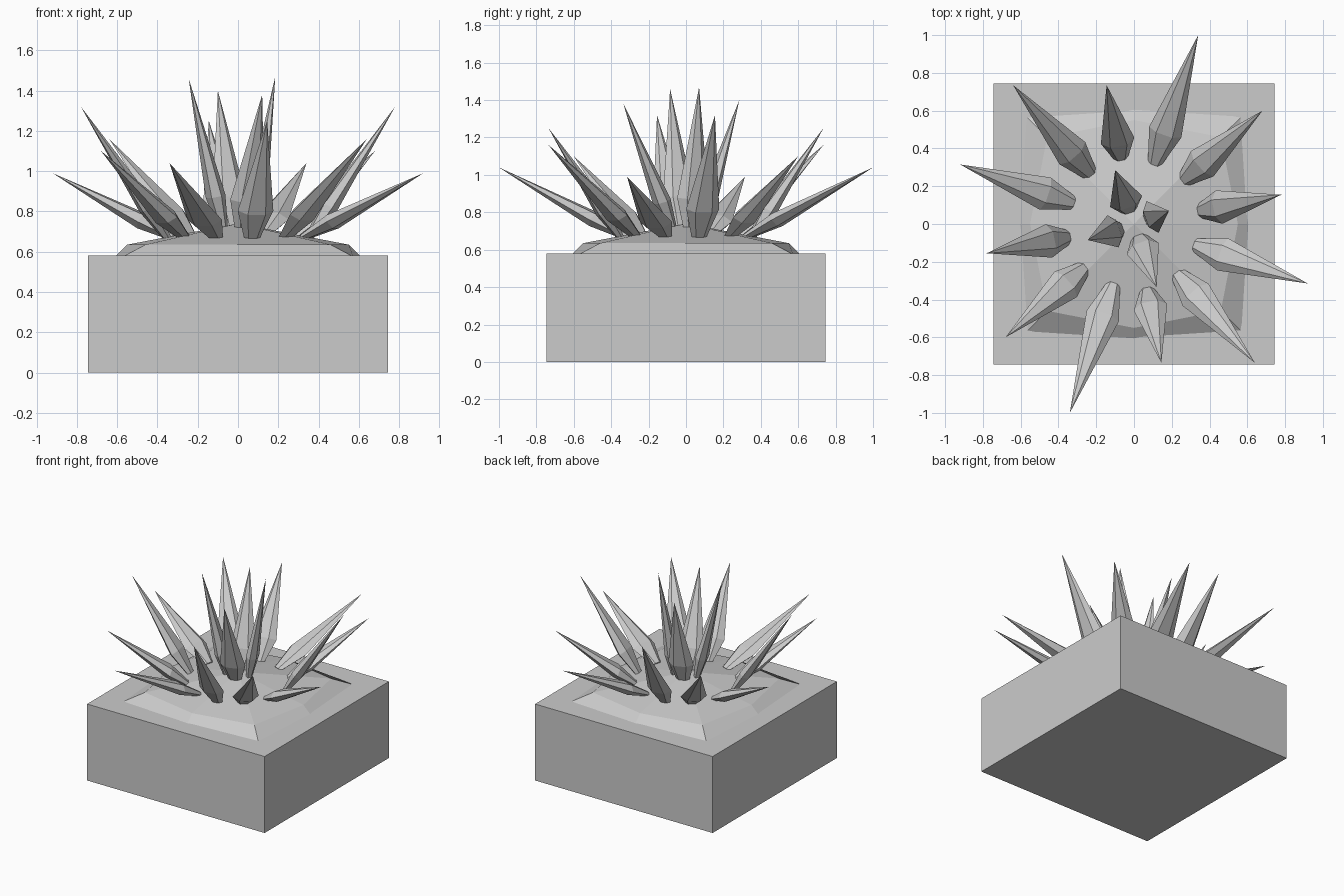
import bpy, bmesh, math
from mathutils import Vector

cube = bpy.data.objects.get("Cube")
if cube:
    bpy.data.objects.remove(cube, do_unlink=True)

grey = bpy.data.materials.new("plain_grey")
grey.use_nodes = True
colour = (0.6, 0.6, 0.6, 1)
grey.diffuse_color = colour
grey.node_tree.nodes["Principled BSDF"].inputs["Base Color"].default_value = colour


def finish(bm, name):
    bmesh.ops.recalc_face_normals(bm, faces=bm.faces[:])
    mesh = bpy.data.meshes.new(name)
    bm.to_mesh(mesh)
    bm.free()
    mesh.materials.append(grey)
    obj = bpy.data.objects.new(name, mesh)
    bpy.context.collection.objects.link(obj)
    return obj


def bridge(bm, lower, upper):
    n = len(lower)
    for i in range(n):
        j = (i + 1) % n
        bm.faces.new((lower[i], lower[j], upper[j], upper[i]))


def fan(bm, ring, point):
    for i, v in enumerate(ring):
        bm.faces.new((v, ring[(i + 1) % len(ring)], point))


# Square planter block
bm = bmesh.new()
bmesh.ops.create_cube(bm, size=1)
bmesh.ops.scale(bm, vec=(1.49, 1.49, 0.58), verts=bm.verts)
bmesh.ops.translate(bm, vec=(0, 0, 0.29), verts=bm.verts)
finish(bm, "planter_box")

# Low soil mound: eight-sided rings, alternating side middle and corner
bm = bmesh.new()
rings = []
for side, corner, z in ((0.61, 0.81, 0.575), (0.55, 0.65, 0.635)):
    ring = []
    for i in range(8):
        r = corner if i % 2 else side
        a = i * math.pi / 4
        ring.append(bm.verts.new((r * math.cos(a), r * math.sin(a), z)))
    rings.append(ring)
bridge(bm, *rings)
fan(bm, rings[1], bm.verts.new((0, 0, 0.74)))
bm.faces.new(rings[0][::-1])
finish(bm, "soil_mound")


# Flattened six-sided leaf: narrow root, wide shoulder, sharp tip
def leaf(name, root_radius, root_z, tip, width=0.18, thickness=0.085):
    tip = Vector(tip)
    out = Vector((tip.x, tip.y, 0)).normalized()
    root = out * root_radius + Vector((0, 0, root_z))
    axis = tip - root
    across = Vector((-out.y, out.x, 0))
    normal = axis.normalized().cross(across)
    bm = bmesh.new()
    rings = []
    for t, scale in ((-0.05, 0.4), (0.21, 1)):
        ring = []
        for i in range(6):
            a = i * math.pi / 3
            offset = across * math.cos(a) * width + normal * math.sin(a) * thickness
            ring.append(bm.verts.new(root + axis * t + offset * scale / 2))
        rings.append(ring)
    bridge(bm, *rings)
    fan(bm, rings[1], bm.verts.new(tip))
    bm.faces.new(rings[0][::-1])
    finish(bm, name)


# Outer leaves, each with an opposite twin
outer_tips = [(0.34, 1.0, 1.04), (0.68, 0.6, 1.1), (0.78, 0.155, 1.32),
              (0.92, -0.315, 0.99), (0.64, -0.735, 1.16), (0.145, -0.735, 1.25)]
for i, (x, y, z) in enumerate(outer_tips):
    leaf(f"outer_leaf_{i + 1}", 0.37, 0.685, (x, y, z))
    leaf(f"outer_leaf_{i + 7}", 0.37, 0.685, (-x, -y, z))

# Steep inner leaves
inner_tips = [(0.185, 0.07, 1.47), (-0.1, 0.285, 1.4),
              (-0.245, -0.085, 1.46), (0.12, -0.335, 1.38)]
for i, tip in enumerate(inner_tips):
    leaf(f"inner_leaf_{i + 1}", 0.08, 0.72, tip)
